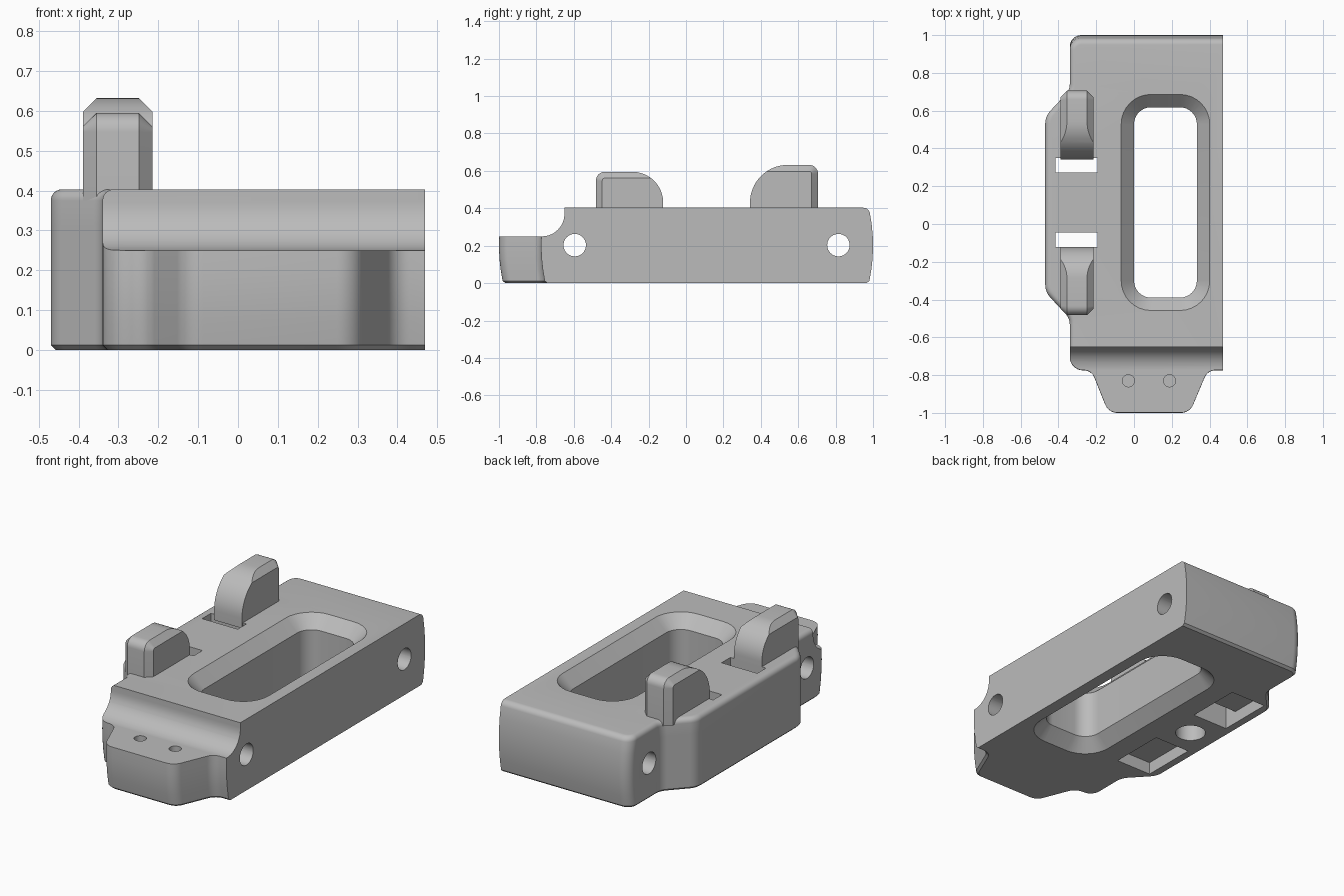
import bpy, bmesh, math
from mathutils import Vector

if "Cube" in bpy.data.objects:
    bpy.data.objects.remove(bpy.data.objects["Cube"])

grey = bpy.data.materials.new("light_grey")
grey.use_nodes = True
grey.diffuse_color = (0.5, 0.5, 0.5, 1)
grey.node_tree.nodes["Principled BSDF"].inputs["Base Color"].default_value = (0.5, 0.5, 0.5, 1)


def rounded(points, steps=8):
    """Polygon of (u, v, radius) corners with filleted corners."""
    out = []
    for i, (u, v, r) in enumerate(points):
        p = Vector((u, v))
        if r == 0:
            out.append(p)
            continue
        a = (Vector(points[i - 1][:2]) - p).normalized()
        b = (Vector(points[(i + 1) % len(points)][:2]) - p).normalized()
        half = a.angle(b) / 2
        centre = p + (a + b).normalized() * r / math.sin(half)
        start = p + a * r / math.tan(half) - centre
        end = p + b * r / math.tan(half) - centre
        sweep = start.angle_signed(end)
        for k in range(steps + 1):
            t = -sweep * k / steps
            c, s = math.cos(t), math.sin(t)
            out.append(centre + Vector((c * start.x - s * start.y, s * start.x + c * start.y)))
    return out


def rect(x0, x1, y0, y1, r=0):
    return rounded([(x0, y0, r), (x1, y0, r), (x1, y1, r), (x0, y1, r)])


def circle(u, v, r, n=40):
    return [Vector((u + r * math.cos(math.tau * k / n), v + r * math.sin(math.tau * k / n))) for k in range(n)]


def loft(name, loops):
    """Closed solid through a stack of matching loops."""
    bm = bmesh.new()
    rings = [[bm.verts.new(p) for p in loop] for loop in loops]
    n = len(rings[0])
    for lo, hi in zip(rings, rings[1:]):
        for i in range(n):
            j = (i + 1) % n
            bm.faces.new((lo[i], lo[j], hi[j], hi[i]))
    bm.faces.new(rings[0][::-1])
    bm.faces.new(rings[-1])
    bmesh.ops.recalc_face_normals(bm, faces=bm.faces)
    mesh = bpy.data.meshes.new(name)
    bm.to_mesh(mesh)
    bm.free()
    mesh.materials.append(grey)
    obj = bpy.data.objects.new(name, mesh)
    bpy.context.collection.objects.link(obj)
    return obj


def upright(name, shape, z0, z1):
    return loft(name, [[(p.x, p.y, z) for p in shape] for z in (z0, z1)])


def across(name, shape, x0=-1, x1=1):
    return loft(name, [[(x, p.x, p.y) for p in shape] for x in (x0, x1)])


def finish(obj, cutters, operation="DIFFERENCE"):
    """Apply cutters, remove them and shade the result."""
    for c in cutters:
        c.hide_render = True
        mod = obj.modifiers.new("cut", "BOOLEAN")
        mod.operation, mod.object, mod.solver = operation, c, "EXACT"
    dg = bpy.context.evaluated_depsgraph_get()
    mesh = bpy.data.meshes.new_from_object(obj.evaluated_get(dg))
    obj.modifiers.clear()
    obj.data = mesh
    for c in cutters:
        bpy.data.objects.remove(c)
    bpy.ops.object.select_all(action="DESELECT")
    obj.select_set(True)
    bpy.context.view_layer.objects.active = obj
    bpy.ops.object.shade_smooth_by_angle(angle=math.radians(30))


# Body outline seen from above, flat on the +x side
SIDE = 0.47
outline = rounded([
    (SIDE, -0.775, 0), (SIDE, 1, 0), (-0.34, 1, 0.06), (-0.34, 0.71, 0.08),
    (-SIDE, 0.57, 0.1), (-SIDE, -0.36, 0.1), (-0.34, -0.5, 0.08),
    (-0.34, -0.775, 0.07), (-0.225, -0.775, 0.06), (-0.135, -1, 0.07),
    (0.295, -1, 0.07), (0.39, -0.775, 0.06)])


def body_loop(z, inset):
    """Outline inset at height z, with gently bulging ends."""
    loop = []
    for i, p in enumerate(outline):
        d0 = (p - outline[i - 1]).normalized()
        d1 = (outline[(i + 1) % len(outline)] - p).normalized()
        n0, n1 = Vector((-d0.y, d0.x)), Vector((-d1.y, d1.x))
        q = p + (n0 + n1) * inset / (1 + n0.dot(n1))
        if p.x > SIDE - 0.001:
            q.x = SIDE
        bulge = 0.022 * ((z - 0.2) / 0.2) ** 2
        if p.y > 0.9:
            q.y -= bulge
        elif p.y < -0.7:
            q.y += bulge
        loop.append((q.x, q.y, z))
    return loop


TOP, EDGE = 0.403, 0.028
levels = [(0, 0.012), (0.012, 0)] + [(0.012 + 0.06 * k, 0) for k in range(1, 6)]
for k in range(7):
    t = math.pi / 2 * k / 6
    levels.append((TOP - EDGE + EDGE * math.sin(t), EDGE * (1 - math.cos(t))))
body = loft("body", [body_loop(z, d) for z, d in levels])

# Window with a bevel at both mouths
FLARE = 0.068


def window_loop(z, grow):
    shape = rect(-grow, 0.333 + grow, -0.39 - grow, 0.618 + grow, 0.09 + grow)
    return [(p.x, p.y, z) for p in shape]


cutters = [loft("window_cutter", [
    window_loop(-0.02, FLARE + 0.02), window_loop(FLARE, 0),
    window_loop(TOP - FLARE, 0), window_loop(TOP + 0.02, FLARE + 0.02)])]

# Lowered front shelf with a concave step
cutters.append(across("step_cutter", rounded(
    [(-0.65, 0.5, 0), (-0.65, 0.25, 0.12), (-1.2, 0.25, 0), (-1.2, 0.5, 0)], 12)))

# Cross holes, shelf holes and underside hole
for y in (-0.595, 0.815):
    cutters.append(across("cross_hole_cutter", circle(y, 0.203, 0.06)))
for x in (-0.03, 0.188):
    cutters.append(upright("shelf_hole_cutter", circle(x, -0.83, 0.032), 0.13, 0.35))
cutters.append(upright("underside_hole_cutter", circle(-0.3, 0.113, 0.08), -0.1, 0.2))

# Clip slots and the pockets beneath them
for slot, pocket in (((0.272, 0.35), (0.272, 0.59)), ((-0.122, -0.044), (-0.365, -0.044))):
    cutters.append(upright("slot_cutter", rect(-0.415, -0.192, *slot), 0.02, 0.6))
    cutters.append(upright("pocket_cutter", rect(-0.415, -0.192, *pocket), -0.1, 0.07))
finish(body, cutters)


# Clips: bevelled blocks with a rounded inner shoulder
def clip(name, inner, outer, top):
    s = 1 if outer > inner else -1
    base, bevel, x0, x1 = 0.375, 0.034, -0.389, -0.215

    def section(x, d):
        shape = rounded([(inner, base, 0), (outer - s * d, base, 0),
                         (outer - s * d, top - d, 0.048 - d), (inner, top - d, 0)])
        return [(x, p.x, p.y) for p in shape]

    block = loft(name, [section(x0, bevel), section(x0 + bevel, 0),
                        section(x1 - bevel, 0), section(x1, bevel)])
    shoulder = across("shoulder_cutter", rounded(
        [(inner, 0.2, 0), (outer + s * 0.1, 0.2, 0), (outer + s * 0.1, top, 0),
         (inner, top, top - 0.43)], 16))
    finish(block, [shoulder], "INTERSECT")


clip("back_clip", 0.342, 0.706, 0.632)
clip("front_clip", -0.122, -0.482, 0.595)
